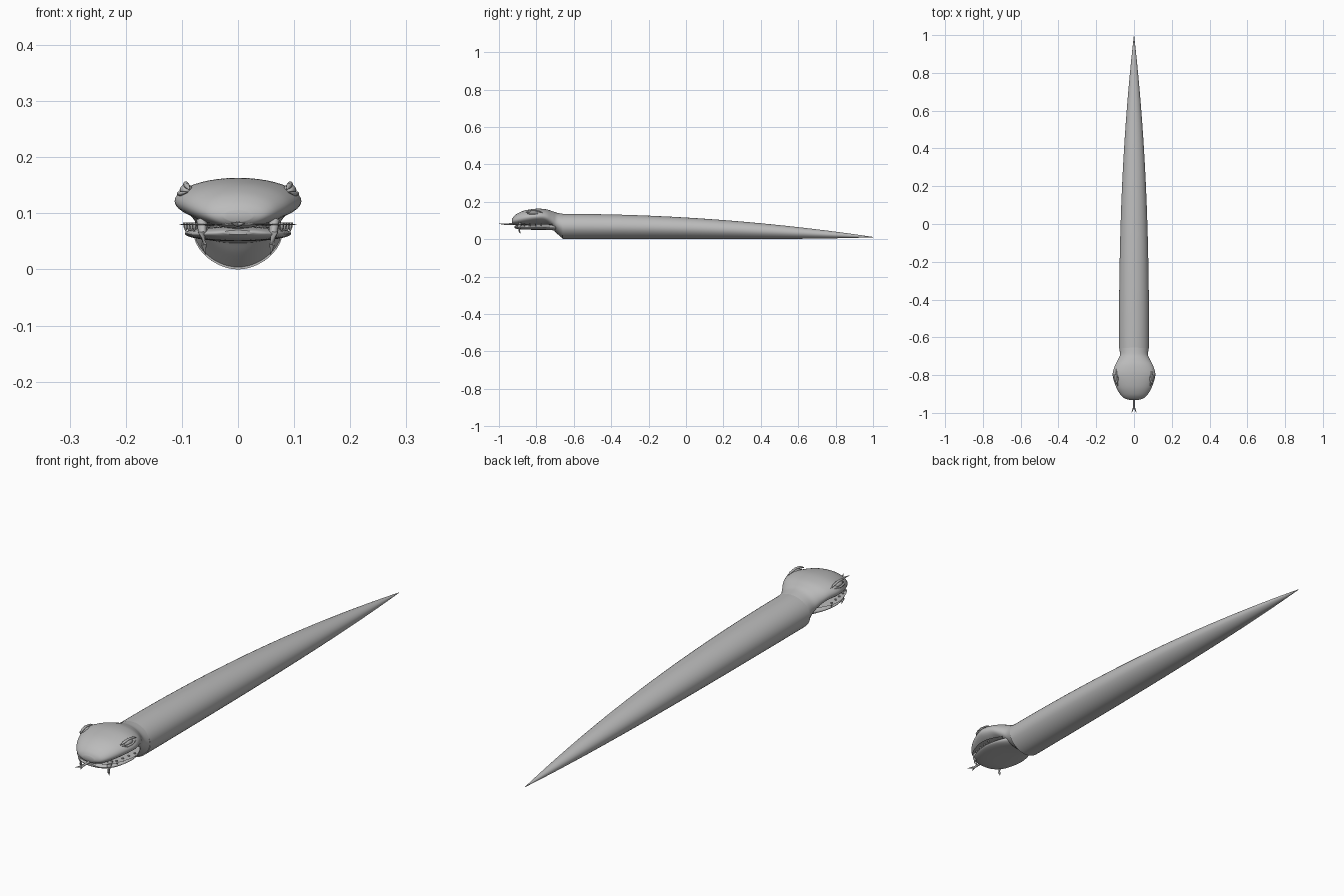
import bpy, bmesh, math
from mathutils import Vector

cube = bpy.data.objects.get("Cube")
if cube:
    bpy.data.objects.remove(cube)

grey = bpy.data.materials.new("plain grey")
grey.use_nodes = True
COLOUR = (0.5, 0.5, 0.5, 1)
grey.diffuse_color = COLOUR
grey.node_tree.nodes["Principled BSDF"].inputs["Base Color"].default_value = COLOUR


def finish(name, bm, angle=50):
    bmesh.ops.recalc_face_normals(bm, faces=bm.faces)
    mesh = bpy.data.meshes.new(name)
    bm.to_mesh(mesh)
    bm.free()
    mesh.materials.append(grey)
    obj = bpy.data.objects.new(name, mesh)
    bpy.context.collection.objects.link(obj)
    bpy.ops.object.select_all(action="DESELECT")
    obj.select_set(True)
    bpy.context.view_layer.objects.active = obj
    bpy.ops.object.shade_smooth_by_angle(angle=math.radians(angle))
    return obj


def skin(bm, rings):
    """Join rings of points with quads and cap both ends."""
    loops = [[bm.verts.new(p) for p in ring] for ring in rings]
    n = len(loops[0])
    for a, b in zip(loops, loops[1:]):
        for i in range(n):
            j = (i + 1) % n
            bm.faces.new((a[i], a[j], b[j], b[i]))
    bm.faces.new(loops[0])
    bm.faces.new(loops[-1])


def smooth_stations(stations, steps=5):
    """Catmull-Rom interpolation between stations."""
    pts = [Vector(s) for s in stations]
    pts = [pts[0]] + pts + [pts[-1]]
    out = []
    for p0, p1, p2, p3 in zip(pts, pts[1:], pts[2:], pts[3:]):
        for k in range(steps):
            t = k / steps
            out.append(p1 + (p2 - p0) * t / 2 + (2 * p0 - 5 * p1 + 4 * p2 - p3) * t * t / 2
                       + (3 * p1 - p0 - 3 * p2 + p3) * t ** 3 / 2)
    return out + [pts[-1]]


def loft(name, stations, keel=0.0, sides=40):
    """Loft oval sections given as (y, half width, bottom, top)."""
    rings = []
    for y, w, low, high in stations:
        mid, r = (low + high) / 2, (high - low) / 2
        ring = []
        for i in range(sides):
            a = math.tau * i / sides
            s = math.sin(a)
            pinch = 1 - keel * max(0, -s) ** 2
            ring.append((w * math.cos(a) * pinch, y, mid + r * s))
        rings.append(ring)
    bm = bmesh.new()
    skin(bm, rings)
    return finish(name, bm)


def tube(bm, path, sides=10):
    """Tapering tube along (x, y, z, radius) points."""
    rings = []
    pts = [Vector(p[:3]) for p in path]
    for i, p in enumerate(path):
        d = pts[min(i + 1, len(pts) - 1)] - pts[max(i - 1, 0)]
        q = d.to_track_quat("Z", "Y")
        rings.append([pts[i] + q @ Vector((p[3] * math.cos(math.tau * k / sides),
                                           p[3] * math.sin(math.tau * k / sides), 0))
                      for k in range(sides)])
    skin(bm, rings)


# Long tapering body with a flat underside line
body = []
for i in range(41):
    t = i / 40
    body.append((-0.66 + 1.66 * t, 0.0005 + 0.079 * (1 - t ** 2.4),
                 0.01 * t ** 6, 0.012 + 0.123 * (1 - t * t)))
loft("body", body, keel=0.12)

# Upper head and neck
loft("head", smooth_stations([
    (-0.931, 0.025, 0.085, 0.105), (-0.922, 0.052, 0.077, 0.12),
    (-0.90, 0.074, 0.073, 0.138), (-0.86, 0.096, 0.075, 0.154),
    (-0.80, 0.113, 0.08, 0.163), (-0.75, 0.101, 0.077, 0.16),
    (-0.715, 0.083, 0.055, 0.15), (-0.69, 0.074, 0.03, 0.141),
    (-0.655, 0.079, 0.0, 0.135)]), keel=0.12)

# Lower jaw, a flat rounded scoop
loft("lower_jaw", smooth_stations([
    (-0.918, 0.025, 0.062, 0.07), (-0.905, 0.053, 0.055, 0.073),
    (-0.87, 0.08, 0.051, 0.076), (-0.80, 0.095, 0.05, 0.078),
    (-0.74, 0.085, 0.049, 0.08), (-0.69, 0.06, 0.046, 0.085)]))

# Thin lip along the mouth
loft("upper_lip", smooth_stations([
    (-0.926, 0.03, 0.079, 0.083), (-0.90, 0.07, 0.078, 0.082),
    (-0.86, 0.092, 0.078, 0.082), (-0.80, 0.106, 0.078, 0.082),
    (-0.75, 0.095, 0.078, 0.082), (-0.71, 0.07, 0.078, 0.082)]))

# Forked tongue
bm = bmesh.new()
tube(bm, [(0, -0.85, 0.08, 0.006), (0, -0.93, 0.081, 0.005), (0, -0.97, 0.08, 0.004)])
for side in (-1, 1):
    tube(bm, [(0, -0.966, 0.08, 0.004), (side * 0.006, -0.982, 0.081, 0.003),
              (side * 0.013, -1.0, 0.083, 0.0005)])
finish("tongue", bm)

for side, label in ((1, "left"), (-1, "right")):
    # Curved fang
    bm = bmesh.new()
    tube(bm, [(side * 0.064, -0.885, 0.088, 0.010), (side * 0.063, -0.893, 0.066, 0.008),
              (side * 0.061, -0.892, 0.045, 0.005), (side * 0.058, -0.884, 0.027, 0.0006)])
    finish(label + "_fang", bm)

    # Small teeth behind the fang
    bm = bmesh.new()
    for k in range(4):
        y = -0.865 + 0.03 * k
        x = side * (0.078 + 0.005 * k)
        tube(bm, [(x, y, 0.084, 0.005), (x, y, 0.076, 0.004), (x, y + 0.003, 0.067, 0.0005)], 6)
    finish(label + "_teeth", bm)

    # Eye with a raised brow ridge and a lower lid
    bm = bmesh.new()
    bmesh.ops.create_uvsphere(bm, u_segments=20, v_segments=12, radius=1)
    for v in bm.verts:
        v.co = Vector((side * 0.092 + v.co.x * 0.012, -0.815 + v.co.y * 0.024,
                       0.141 + v.co.z * 0.011))
    finish(label + "_eye", bm)
    bm = bmesh.new()
    tube(bm, [(side * 0.086, -0.858, 0.142, 0.001), (side * 0.091, -0.84, 0.149, 0.005),
              (side * 0.093, -0.815, 0.152, 0.005), (side * 0.094, -0.785, 0.148, 0.004),
              (side * 0.094, -0.768, 0.142, 0.001)])
    tube(bm, [(side * 0.09, -0.85, 0.138, 0.001), (side * 0.102, -0.835, 0.135, 0.004),
              (side * 0.105, -0.81, 0.135, 0.004), (side * 0.103, -0.78, 0.138, 0.001)])
    finish(label + "_eyelids", bm)
